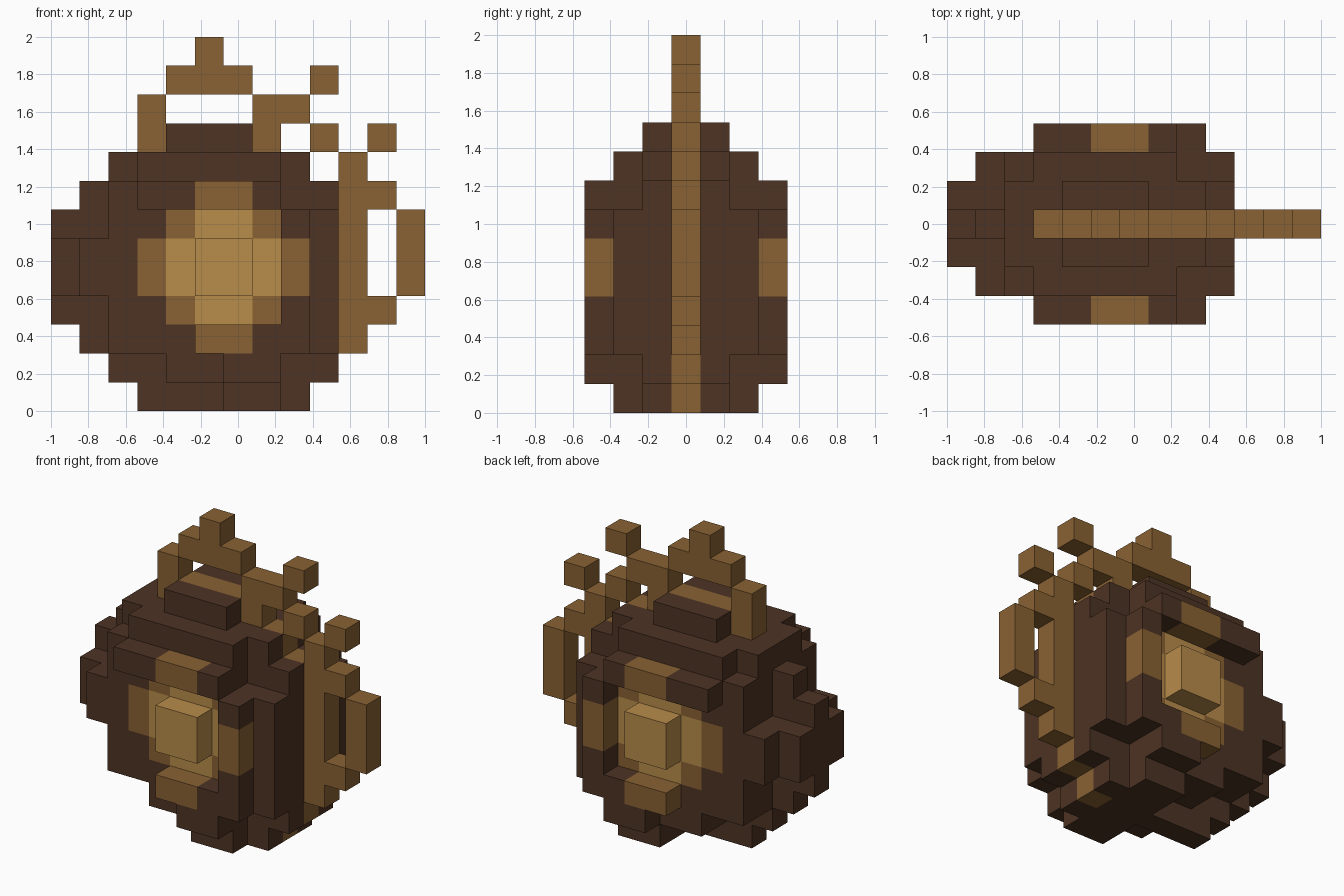
import bpy
import bmesh

if "Cube" in bpy.data.objects:
    bpy.data.objects.remove(bpy.data.objects["Cube"], do_unlink=True)

U = 2 / 13  # edge length of one block
MID = 3     # middle layer of the seven layers in y


def material(name, rgb):
    m = bpy.data.materials.new(name)
    m.diffuse_color = (*rgb, 1)
    m.use_nodes = True
    bsdf = m.node_tree.nodes["Principled BSDF"]
    bsdf.inputs["Base Color"].default_value = (*rgb, 1)
    bsdf.inputs["Roughness"].default_value = 0.9
    return m


DARK = material("dark brown", (0.074, 0.033, 0.017))
TAN = material("tan brown", (0.254, 0.122, 0.034))
GOLD = material("light gold", (0.479, 0.262, 0.069))

# Body rows from top to bottom: each digit is how many layers the column is
# set back from the front and from the back, a dot is empty
BODY = [
    "....222...",
    "..2111112.",
    ".310000022",
    "3311111101",
    "2111100101",
    "2111100101",
    "3311111101",
    ".311100001",
    "..33110022",
    "...333112.",
]

# Flame rim in the middle layer: (first column, last column, first row, last row)
RIM = [
    (3, 3, 9, 10), (4, 6, 11, 11), (5, 5, 12, 12), (7, 7, 9, 10),
    (8, 8, 10, 10), (9, 9, 11, 11), (9, 9, 9, 9), (11, 11, 9, 9),
    (10, 10, 2, 8), (11, 11, 7, 7), (12, 12, 4, 6), (11, 11, 3, 3),
]


def part_of(col, layer, row, setback):
    """Name the part that a body block belongs to."""
    across = abs(col - 5.5)
    up = abs(row - 4.5)
    near = min(layer, 6 - layer)
    side = "front" if layer < MID else "back"
    # Round eye on each face: gold centre inside a tan ring
    if near <= 1 and across + up <= 2 and max(across, up) < 2:
        return side + "_eye_centre"
    if near == setback and across + up == 3:
        return side + "_eye_ring"
    # Tan core that shows at the crown and along the right edge
    if layer == MID and (row == 9 or (col >= 8 and row in (0, 1, 8)) or col == 9):
        return "core_band"
    return "body"


# Sort every block into its part
parts = {}
for r, line in enumerate(BODY):
    row = 9 - r
    for col, ch in enumerate(line):
        if ch == ".":
            continue
        d = int(ch)
        for layer in range(d, 7 - d):
            key = part_of(col, layer, row, d)
            parts.setdefault(key, set()).add((col, layer, row))
for c0, c1, r0, r1 in RIM:
    for col in range(c0, c1 + 1):
        for row in range(r0, r1 + 1):
            parts.setdefault("flame_rim", set()).add((col, MID, row))
solid = set().union(*parts.values())


def build(name, cells, mat):
    """Make one mesh from the outer faces of a set of blocks."""
    bm = bmesh.new()
    verts = {}

    def vert(p):
        if p not in verts:
            verts[p] = bm.verts.new((p[0] * U - 1, (p[1] - 3.5) * U, p[2] * U))
        return verts[p]

    for cell in sorted(cells):
        for axis in range(3):
            a, b = (axis + 1) % 3, (axis + 2) % 3
            for step in (0, 1):
                beside = list(cell)
                beside[axis] += 2 * step - 1
                if tuple(beside) in solid:
                    continue
                loop = []
                for da, db in ((0, 0), (1, 0), (1, 1), (0, 1)):
                    p = list(cell)
                    p[axis] += step
                    p[a] += da
                    p[b] += db
                    loop.append(vert(tuple(p)))
                bm.faces.new(loop if step else loop[::-1])
    # Merge flat neighbours into clean faces
    bmesh.ops.dissolve_limit(bm, angle_limit=0.01, verts=bm.verts[:], edges=bm.edges[:])
    mesh = bpy.data.meshes.new(name)
    bm.to_mesh(mesh)
    bm.free()
    mesh.materials.append(mat)
    obj = bpy.data.objects.new(name, mesh)
    bpy.context.collection.objects.link(obj)


for name, cells in parts.items():
    mat = DARK if name == "body" else GOLD if name.endswith("centre") else TAN
    build(name, cells, mat)
